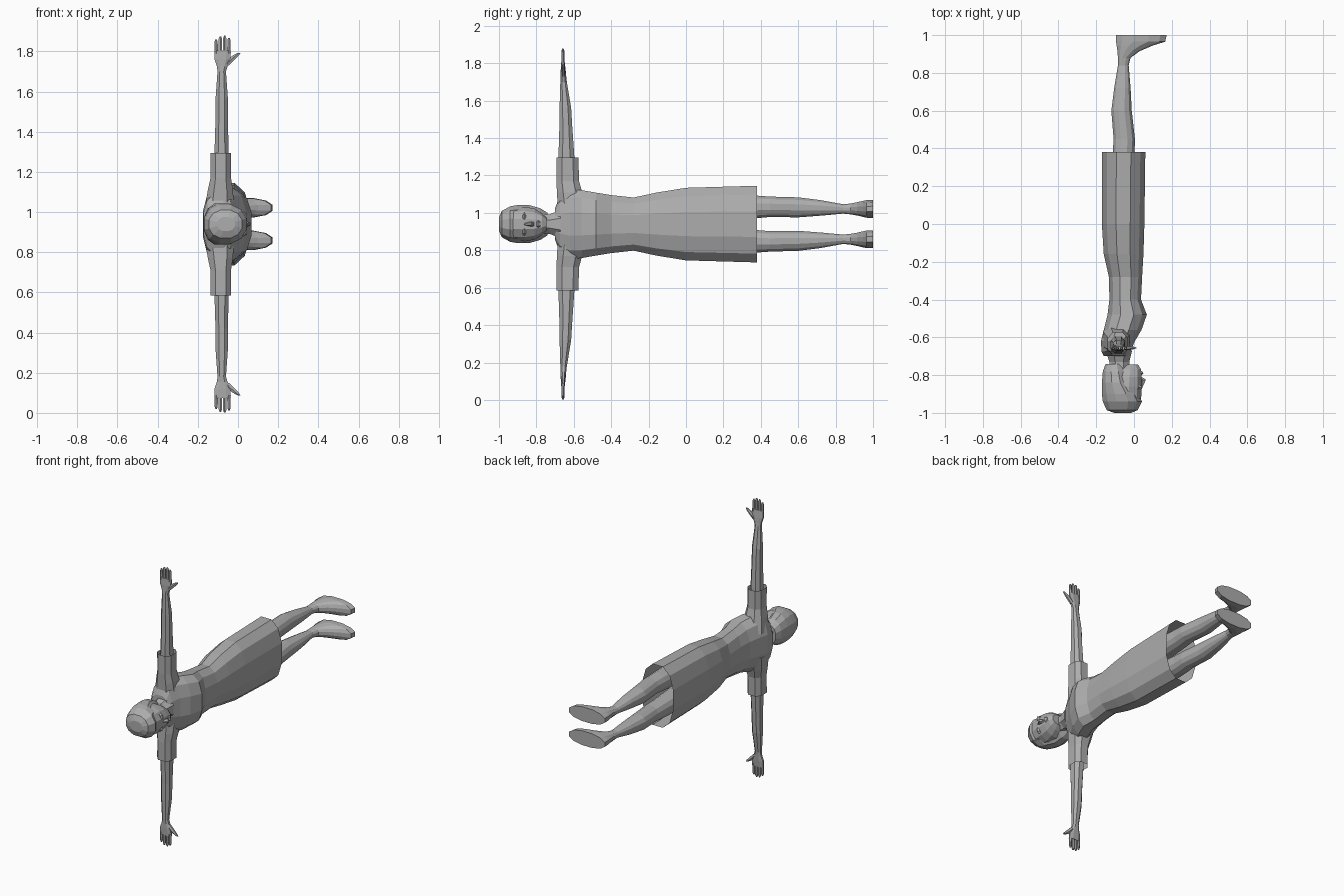
import bpy, bmesh, math

ZC = 0.94  # body centre line height; local heights below are measured from it

grey = bpy.data.materials.new("plain grey")
grey.diffuse_color = (0.42, 0.42, 0.42, 1)


def ring(n, p):
    """Unit superellipse with n sides, scaled to fill -1..1 both ways."""
    pts = []
    for i in range(n):
        a = 2 * math.pi * (i + 0.5) / n
        c, s = math.cos(a), math.sin(a)
        pts.append((math.copysign(abs(c) ** (2 / p), c),
                    math.copysign(abs(s) ** (2 / p), s)))
    mu = max(abs(u) for u, v in pts)
    mv = max(abs(v) for u, v in pts)
    return [(u / mu, v / mv) for u, v in pts]


def loft(name, axis, sections, n=8, p=2.0, side=1, caps=(True, True)):
    """Sections are (position, a0, a1, b0, b1): axis y -> a=x, b=z; axis z -> a=x, b=y."""
    bm = bmesh.new()
    rings = []
    for t, a0, a1, b0, b1 in sections:
        row = []
        for u, v in ring(n, p):
            a = (a0 + a1) / 2 + u * (a1 - a0) / 2
            b = (b0 + b1) / 2 + v * (b1 - b0) / 2
            co = (a, t, ZC + side * b) if axis == "y" else (a, b, ZC + side * t)
            row.append(bm.verts.new(co))
        rings.append(row)
    for r, q in zip(rings, rings[1:]):
        for i in range(n):
            j = (i + 1) % n
            bm.faces.new((r[i], r[j], q[j], q[i]))
    if caps[0]:
        bm.faces.new(rings[0])
    if caps[1]:
        bm.faces.new(rings[-1])
    bmesh.ops.recalc_face_normals(bm, faces=bm.faces)
    me = bpy.data.meshes.new(name)
    bm.to_mesh(me)
    bm.free()
    me.materials.append(grey)
    ob = bpy.data.objects.new(name, me)
    bpy.context.collection.objects.link(ob)
    return ob


def centred(rows):
    """(y, x0, x1, half width) -> symmetric section."""
    return [(y, x0, x1, -h, h) for y, x0, x1, h in rows]


# dress, from shoulders to the open hem
loft("dress", "y", centred([
    (-0.70, -0.16, -0.03, 0.085), (-0.675, -0.172, -0.02, 0.15),
    (-0.62, -0.175, 0.005, 0.185), (-0.56, -0.16, 0.04, 0.182),
    (-0.48, -0.14, 0.068, 0.168), (-0.40, -0.13, 0.037, 0.155),
    (-0.28, -0.133, 0.043, 0.142), (-0.16, -0.16, 0.05, 0.168),
    (0.0, -0.17, 0.055, 0.194), (0.38, -0.17, 0.06, 0.205)]),
    n=12, p=2.4, caps=(True, False))

# neck and head
loft("neck", "y", centred([
    (-0.80, -0.13, -0.02, 0.055), (-0.73, -0.13, -0.025, 0.052),
    (-0.67, -0.15, -0.01, 0.075)]), n=8)
loft("head", "y", centred([
    (-0.99, -0.10, -0.01, 0.04), (-0.965, -0.14, 0.02, 0.075),
    (-0.92, -0.155, 0.038, 0.09), (-0.86, -0.155, 0.042, 0.092),
    (-0.81, -0.14, 0.04, 0.083), (-0.77, -0.12, 0.037, 0.058),
    (-0.745, -0.09, 0.022, 0.032)]), n=12, p=2.2)
loft("hair", "y", centred([
    (-1.0, -0.105, -0.015, 0.035), (-0.985, -0.145, 0.02, 0.07),
    (-0.94, -0.165, 0.042, 0.095), (-0.90, -0.17, 0.025, 0.102),
    (-0.84, -0.17, -0.02, 0.102), (-0.78, -0.165, -0.04, 0.085),
    (-0.74, -0.15, -0.06, 0.06)]), n=12, p=2.2)
loft("nose", "y", centred([
    (-0.865, 0.03, 0.044, 0.006), (-0.825, 0.03, 0.063, 0.013),
    (-0.812, 0.03, 0.046, 0.01)]), n=6)
loft("lips", "y", centred([
    (-0.80, 0.02, 0.042, 0.018), (-0.79, 0.02, 0.05, 0.024),
    (-0.778, 0.02, 0.042, 0.016)]), n=6)

for s, tag in ((1, "upper"), (-1, "lower")):
    # brow above each eye
    loft(tag + "_brow", "y", [
        (-0.875, 0.01, 0.036, 0.018, 0.06), (-0.865, 0.01, 0.046, 0.016, 0.062),
        (-0.855, 0.01, 0.036, 0.018, 0.06)], n=6, side=s)
    # sleeve with open cuff
    loft(tag + "_sleeve", "z", [
        (0.08, -0.165, -0.02, -0.685, -0.53), (0.17, -0.15, -0.025, -0.69, -0.555),
        (0.23, -0.137, -0.035, -0.693, -0.572), (0.355, -0.137, -0.035, -0.693, -0.575)],
        n=8, p=2.6, side=s, caps=(True, False))
    # arm and palm
    loft(tag + "_arm", "z", [
        (0.22, -0.125, -0.045, -0.685, -0.595), (0.36, -0.117, -0.047, -0.682, -0.597),
        (0.52, -0.112, -0.05, -0.677, -0.608), (0.62, -0.112, -0.05, -0.676, -0.614),
        (0.76, -0.102, -0.06, -0.672, -0.637), (0.785, -0.105, -0.052, -0.67, -0.64),
        (0.82, -0.117, -0.038, -0.67, -0.643), (0.865, -0.118, -0.036, -0.668, -0.648)],
        n=8, side=s, p=2.3)
    # four fingers and a thumb
    for i, (x, tip) in enumerate(((-0.109, 0.92), (-0.088, 0.935),
                                  (-0.066, 0.938), (-0.045, 0.927))):
        loft(f"{tag}_finger_{i + 1}", "z", [
            (0.85, x - 0.009, x + 0.009, -0.667, -0.649),
            (tip - 0.012, x - 0.008, x + 0.008, -0.666, -0.65),
            (tip, x - 0.004, x + 0.004, -0.662, -0.654)], n=6, side=s)
    loft(tag + "_thumb", "z", [
        (0.79, -0.075, -0.045, -0.667, -0.645), (0.815, -0.06, -0.02, -0.667, -0.645),
        (0.84, -0.025, 0.004, -0.665, -0.647), (0.853, -0.002, 0.013, -0.661, -0.651)],
        n=6, side=s)
    # leg and flat-soled foot in one piece
    loft(tag + "_leg", "y", [
        (0.05, -0.13, 0.02, 0.01, 0.16), (0.38, -0.112, 0.003, 0.032, 0.152),
        (0.45, -0.108, 0.005, 0.038, 0.147), (0.60, -0.12, -0.012, 0.036, 0.143),
        (0.72, -0.105, -0.018, 0.045, 0.128), (0.84, -0.085, -0.028, 0.056, 0.106),
        (0.88, -0.085, -0.018, 0.052, 0.11), (0.915, -0.088, 0.03, 0.046, 0.117),
        (0.945, -0.092, 0.1, 0.039, 0.124), (0.965, -0.095, 0.165, 0.034, 0.128),
        (1.0, -0.095, 0.173, 0.033, 0.129)], n=12, p=2.2, side=s)
